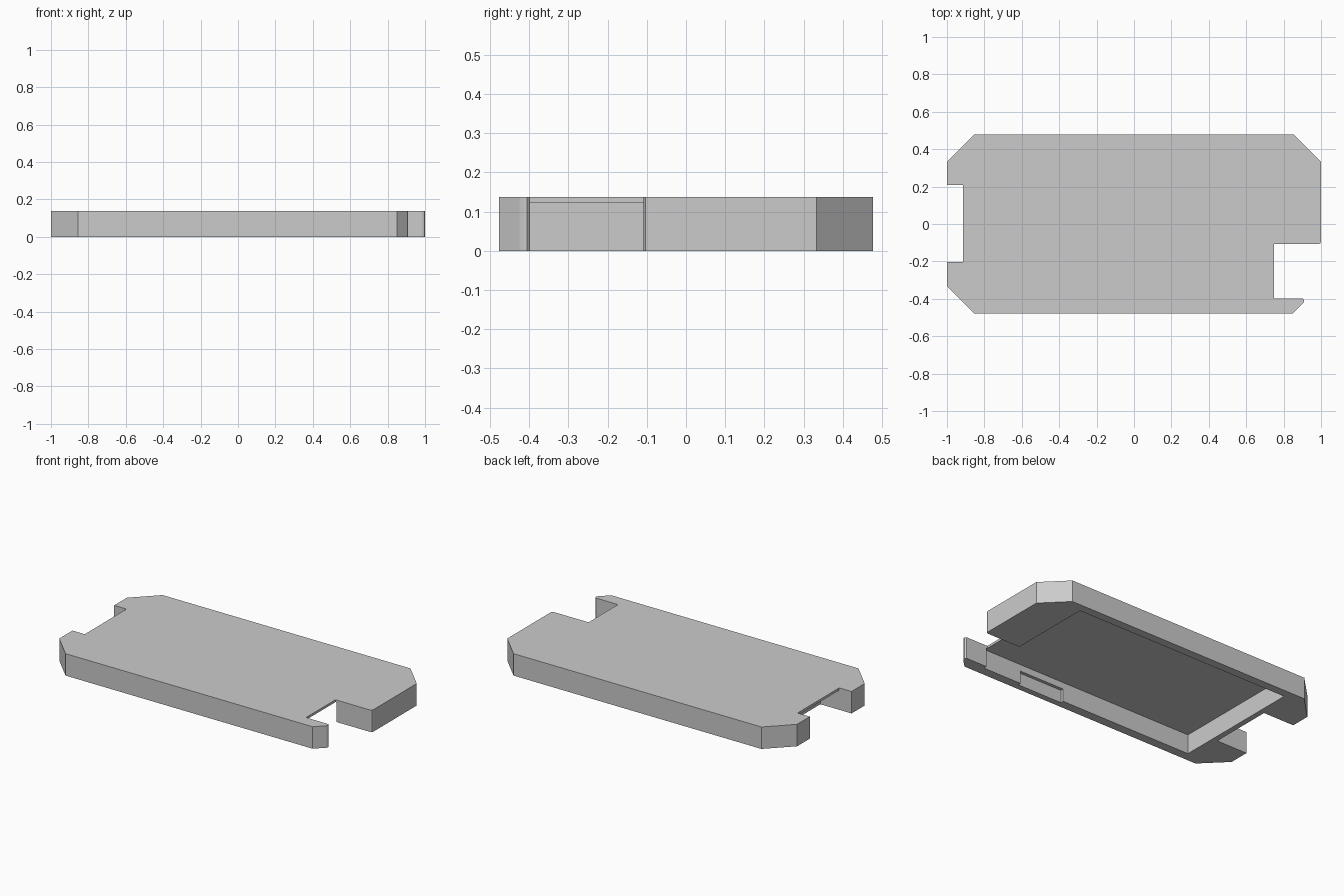
import bpy
import bmesh

if "Cube" in bpy.data.objects:
    bpy.data.objects.remove(bpy.data.objects["Cube"], do_unlink=True)

HEIGHT = 0.137
LID = 0.122      # underside of the thin top skin

grey = bpy.data.materials.new("plain grey")
grey.use_nodes = True
grey.diffuse_color = (0.6, 0.6, 0.6, 1)
grey.node_tree.nodes["Principled BSDF"].inputs["Base Color"].default_value = (0.6, 0.6, 0.6, 1)


def prism(name, outline, z0, z1):
    """Extrude a flat outline between two heights."""
    bm = bmesh.new()
    face = bm.faces.new([bm.verts.new((x, y, z0)) for x, y in outline])
    ext = bmesh.ops.extrude_face_region(bm, geom=[face])
    top = [v for v in ext["geom"] if isinstance(v, bmesh.types.BMVert)]
    bmesh.ops.translate(bm, verts=top, vec=(0, 0, z1 - z0))
    bmesh.ops.recalc_face_normals(bm, faces=bm.faces)
    mesh = bpy.data.meshes.new(name)
    bm.to_mesh(mesh)
    bm.free()
    mesh.materials.append(grey)
    obj = bpy.data.objects.new(name, mesh)
    bpy.context.collection.objects.link(obj)
    return obj


def cut(body, name, x0, x1, y0, y1, z1):
    """Remove a box from the underside up to height z1."""
    box = prism(name, [(x0, y0), (x1, y0), (x1, y1), (x0, y1)], -0.1, z1)
    box.hide_render = True
    mod = body.modifiers.new(name, "BOOLEAN")
    mod.operation = "DIFFERENCE"
    mod.solver = "EXACT"
    mod.object = box
    bpy.context.view_layer.objects.active = body
    bpy.ops.object.modifier_apply(modifier=name)
    bpy.data.objects.remove(box, do_unlink=True)


# Cover outline with chamfered corners, side notch and softened notch tips
outline = [
    (-0.855, -0.478), (0.85, -0.478),
    (0.903, -0.425), (0.909, -0.415), (0.909, -0.406), (0.901, -0.398),
    (0.748, -0.398), (0.748, -0.108),
    (0.985, -0.108), (0.996, -0.104), (1.0, -0.093),
    (1.0, 0.333), (0.855, 0.478), (-0.855, 0.478), (-1.0, 0.333),
    (-1.0, 0.208), (-0.915, 0.208), (-0.915, -0.203), (-1.0, -0.203),
    (-1.0, -0.333),
]
cover = prism("cover_shell", outline, 0, HEIGHT)

# Main hollow, wall slot and undercut of the end notch
cut(cover, "main_hollow", -0.75, 0.755, -0.42, 0.425, LID)
cut(cover, "wall_slot", 0.17, 0.485, -0.44, -0.4, 0.08)
cut(cover, "notch_undercut", -1.1, -0.785, -0.203, 0.208, LID)
